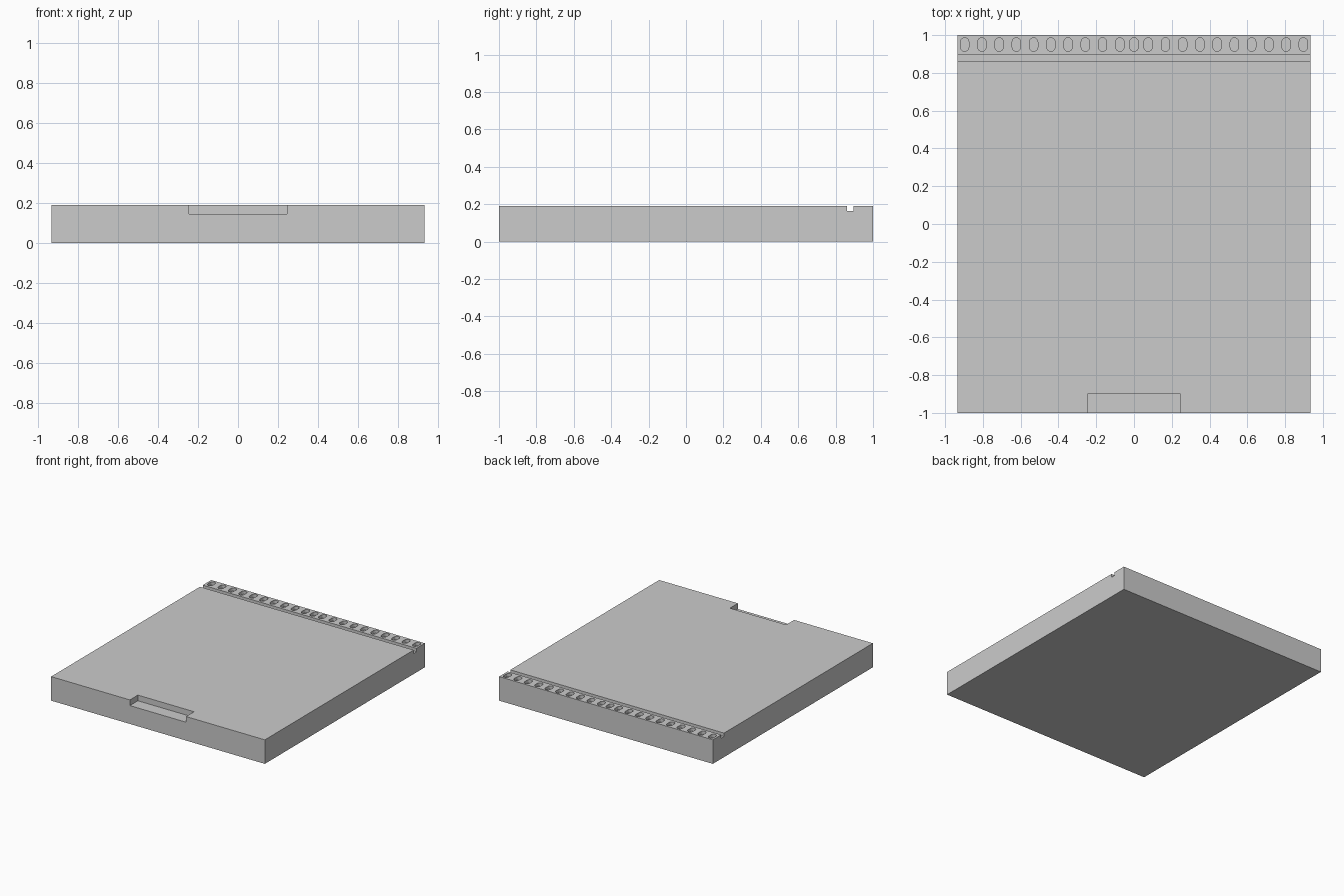
import bpy, bmesh, math

if "Cube" in bpy.data.objects:
    bpy.data.objects.remove(bpy.data.objects["Cube"])

W, TOP = 0.935, 0.19          # half width, slab height


def prism(bm, pts, z0, z1):
    """Extrude a flat outline from z0 to z1."""
    face = bm.faces.new([bm.verts.new((x, y, z0)) for x, y in pts])
    ext = bmesh.ops.extrude_face_region(bm, geom=[face])["geom"]
    verts = [v for v in ext if isinstance(v, bmesh.types.BMVert)]
    bmesh.ops.translate(bm, verts=verts, vec=(0, 0, z1 - z0))


def rect(x0, x1, y0, y1):
    return [(x0, y0), (x1, y0), (x1, y1), (x0, y1)]


def slot(cx, cy, r, half, n=10):
    """Upright slot outline with round ends."""
    pts = []
    for sign, start in ((1, 0), (-1, math.pi)):
        for i in range(n + 1):
            a = start + math.pi * i / n
            pts.append((cx + r * math.cos(a),
                        cy + sign * (half - r) + r * math.sin(a)))
    return pts


def finish(bm, name):
    bmesh.ops.recalc_face_normals(bm, faces=bm.faces[:])
    me = bpy.data.meshes.new(name)
    bm.to_mesh(me)
    bm.free()
    ob = bpy.data.objects.new(name, me)
    bpy.context.collection.objects.link(ob)
    return ob


# main slab
bm = bmesh.new()
prism(bm, rect(-W, W, -1, 1), 0, TOP)
slab = finish(bm, "slab")

# cutters: front finger notch, cross groove, row of blind slots
bm = bmesh.new()
prism(bm, rect(-0.246, 0.246, -1.1, -0.9), 0.145, TOP + 0.1)
prism(bm, rect(-W - 0.1, W + 0.1, 0.86, 0.895), 0.163, TOP + 0.1)
xs = [0.0] + [s * (0.075 + 0.0913 * k) for k in range(10) for s in (-1, 1)]
for x in xs:
    prism(bm, slot(x, 0.95, 0.022, 0.036), 0.165, TOP + 0.1)
cutter = finish(bm, "recess_cutter")
cutter.hide_render = True
cutter.display_type = 'WIRE'

mod = slab.modifiers.new("recesses", 'BOOLEAN')
mod.operation = 'DIFFERENCE'
mod.solver = 'EXACT'
mod.object = cutter
bpy.context.view_layer.objects.active = slab
bpy.ops.object.modifier_apply(modifier=mod.name)
bpy.data.objects.remove(cutter)
